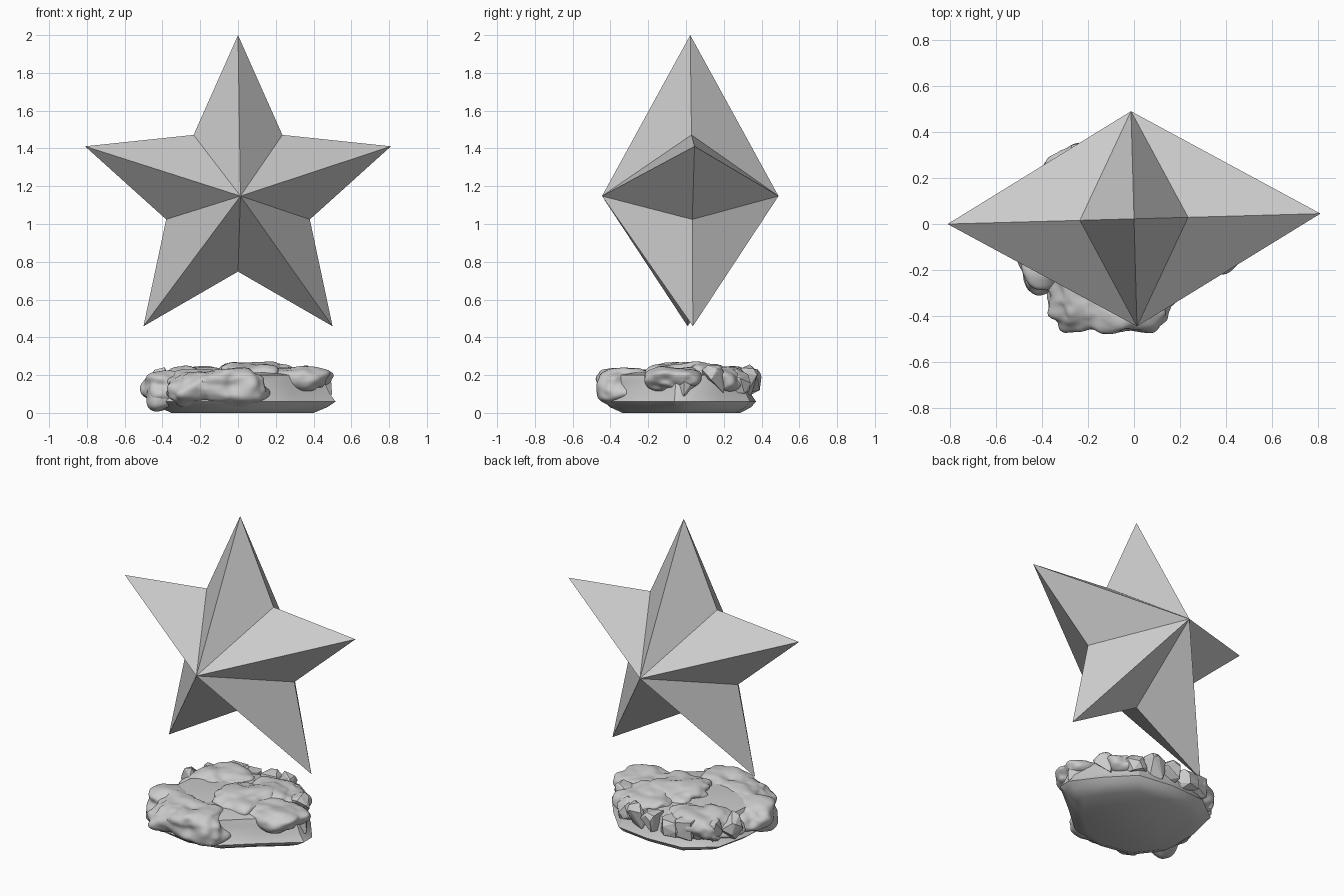
import bpy, bmesh, math, random
from mathutils import Vector, noise

random.seed(4)
cube = bpy.data.objects.get("Cube")
if cube:
    bpy.data.objects.remove(cube)

# One plain grey for everything
grey = bpy.data.materials.new("plain grey")
grey.use_nodes = True
color = (0.6, 0.6, 0.6, 1)
grey.diffuse_color = color
grey.node_tree.nodes["Principled BSDF"].inputs["Base Color"].default_value = color


def make_object(name, bm, smooth_angle=None):
    bmesh.ops.recalc_face_normals(bm, faces=bm.faces)
    mesh = bpy.data.meshes.new(name)
    bm.to_mesh(mesh)
    bm.free()
    mesh.materials.append(grey)
    obj = bpy.data.objects.new(name, mesh)
    bpy.context.collection.objects.link(obj)
    if smooth_angle:
        bpy.ops.object.select_all(action='DESELECT')
        obj.select_set(True)
        bpy.context.view_layer.objects.active = obj
        bpy.ops.object.shade_smooth_by_angle(angle=math.radians(smooth_angle))
    return obj


# Five-pointed star, pyramid-faced on both sides
def star(outer=0.852, inner=0.4, depth=0.4675):
    bm = bmesh.new()
    rim = []
    for i in range(10):
        a = i * math.pi / 5
        r = inner if i % 2 else outer
        rim.append(bm.verts.new((r * math.sin(a), 0, r * math.cos(a))))
    for y in (-depth, depth):
        apex = bm.verts.new((0, y, 0))
        for i in range(10):
            bm.faces.new((rim[i], rim[(i + 1) % 10], apex))
    obj = make_object("star", bm)
    obj.location = (0, 0.0225, 1.148)
    obj.rotation_euler.z = math.radians(1.6)


# Weathered stone: boxy rounded lump with layered noise
def stone(name, center, size, boxiness=0.8, rough=0.35):
    bm = bmesh.new()
    bmesh.ops.create_icosphere(bm, subdivisions=5, radius=1)
    center, size = Vector(center), Vector(size)
    for v in bm.verts:
        p = Vector([math.copysign(abs(c) ** boxiness, c) for c in v.co])
        p = Vector([c * s for c, s in zip(p, size)]) + center
        bump = noise.noise(p * 7) * rough + noise.noise(p * 17) * rough * 0.35
        p += Vector([c * s for c, s in zip(v.co, size)]) * bump
        p.z = max(p.z, 0.005)
        v.co = p
    make_object(name, bm, 35)


# Flat-bottomed core with an undercut lower ledge and a rough upper wall
def core():
    outline = [(0.5, -0.06), (0.5, 0.02), (0.38, 0.18), (0.24, 0.33), (0.02, 0.36),
               (-0.22, 0.35), (-0.38, 0.22), (-0.43, 0), (-0.44, -0.2), (-0.3, -0.38),
               (-0.08, -0.42), (0.12, -0.38), (0.3, -0.22)]
    bm = bmesh.new()
    rings = []
    for z, s, jitter in ((0, 0.8, 0), (0.03, 0.95, 0.01), (0.06, 1.03, 0.01), (0.1, 0.96, 0.02),
                         (0.16, 0.92, 0.03), (0.2, 0.88, 0.03), (0.215, 0.7, 0.03)):
        ring = []
        for x, y in outline:
            k = s + random.uniform(-jitter, jitter)
            ring.append(bm.verts.new((x * k, y * k, z)))
        rings.append(ring)
    bm.faces.new(rings[0])
    bm.faces.new(rings[-1])
    n = len(outline)
    for low, high in zip(rings, rings[1:]):
        for i in range(n):
            j = (i + 1) % n
            bm.faces.new((low[i], low[j], high[j], high[i]))
    make_object("rock_core", bm, 30)


# Broken shard: hull of a few jittered points
def shard(name, center, size):
    bm = bmesh.new()
    for _ in range(18):
        d = Vector([random.uniform(-1, 1) for _ in range(3)]).normalized()
        bm.verts.new(Vector(center) + Vector([c * s for c, s in zip(d, size)]))
    hull = bmesh.ops.convex_hull(bm, input=bm.verts)
    bmesh.ops.delete(bm, geom=[g for g in hull["geom_interior"] if g.is_valid], context='VERTS')
    make_object(name, bm)


star()
core()
stone("front_stone", (-0.12, -0.3, 0.135), (0.26, 0.175, 0.1))
stone("right_end_stone", (-0.35, -0.14, 0.125), (0.16, 0.16, 0.085))
stone("right_low_stone", (-0.41, -0.2, 0.08), (0.08, 0.09, 0.07))
stone("left_stone", (0.29, -0.05, 0.18), (0.2, 0.15, 0.065))
stone("left_back_stone", (0.16, 0.14, 0.185), (0.2, 0.17, 0.07))
stone("right_back_stone", (-0.2, 0.15, 0.15), (0.22, 0.17, 0.085))
stone("middle_stone", (0.06, -0.02, 0.19), (0.2, 0.2, 0.075))

# Ragged shards along the broken back and left edges
edge = [(0.43, 0.0), (0.34, 0.14), (0.22, 0.27), (0.12, 0.32), (0, 0.33),
        (-0.13, 0.32), (-0.22, 0.31), (-0.33, 0.23), (-0.4, 0.12)]
for i, (x, y) in enumerate(edge):
    z = random.uniform(0.14, 0.17)
    shard(f"edge_shard_{i + 1}", (x, y, z), (0.08, 0.075, random.uniform(0.08, 0.1)))
